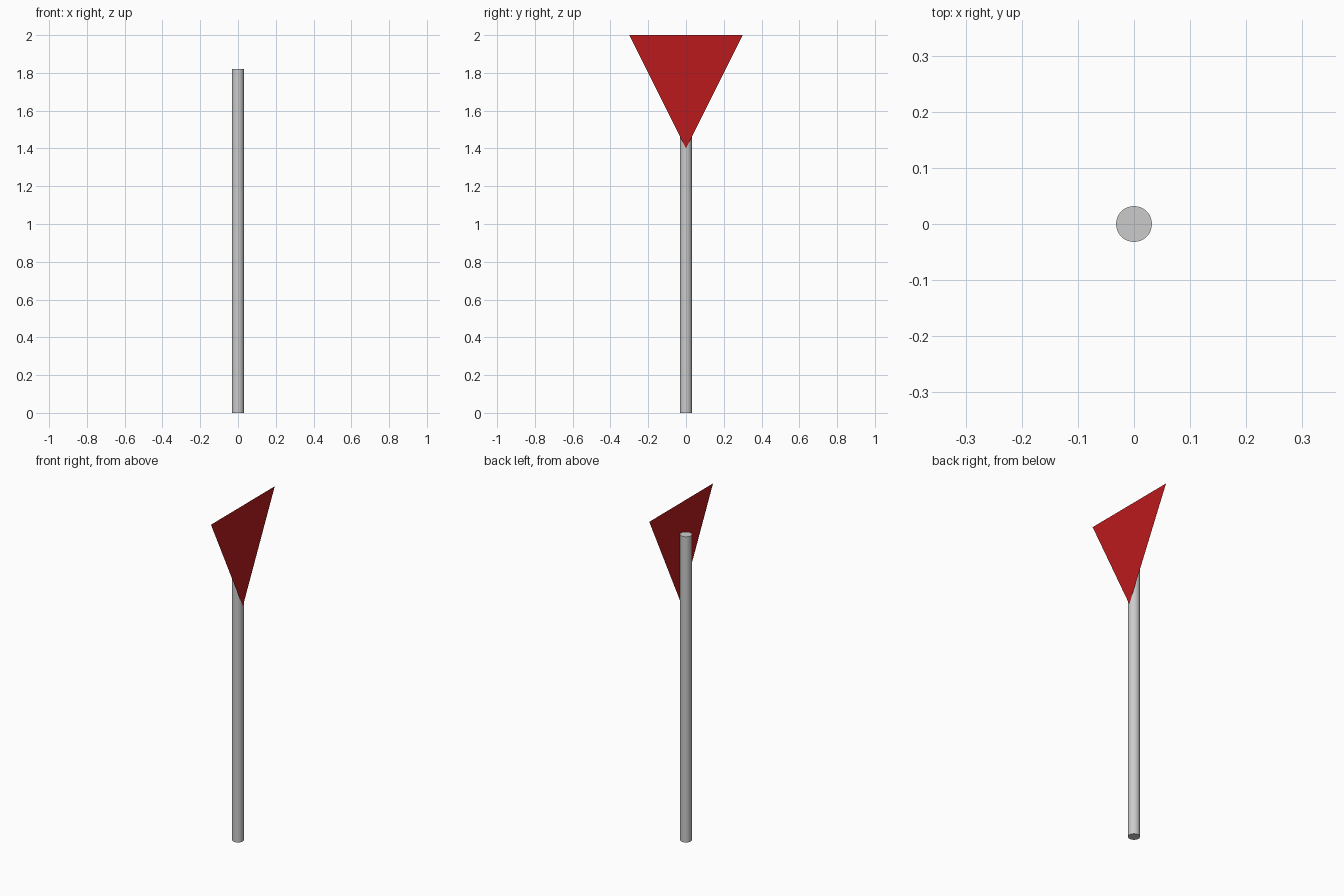
import bpy
import math

if "Cube" in bpy.data.objects:
    bpy.data.objects.remove(bpy.data.objects["Cube"])

POLE_R, POLE_H = 0.032, 1.82

# Round pole standing on the ground
bpy.ops.mesh.primitive_cylinder_add(vertices=32, radius=POLE_R, depth=POLE_H,
                                    location=(0, 0, POLE_H / 2))
pole = bpy.context.object
pole.name = "pole"
bpy.ops.object.shade_smooth_by_angle(angle=math.radians(30))

# Thin downward-pointing triangular plate touching the +x side of the pole
mesh = bpy.data.meshes.new("sign_plate")
mesh.from_pydata([(POLE_R, 0, 1.4), (POLE_R, 0.3, 2.0), (POLE_R, -0.3, 2.0)],
                 [], [(0, 1, 2)])
plate = bpy.data.objects.new("sign_plate", mesh)
bpy.context.collection.objects.link(plate)

# Red paint
red = bpy.data.materials.new("red_paint")
red.diffuse_color = (0.5, 0.01, 0.012, 1)
red.use_nodes = True
red.node_tree.nodes["Principled BSDF"].inputs["Base Color"].default_value = red.diffuse_color
mesh.materials.append(red)
